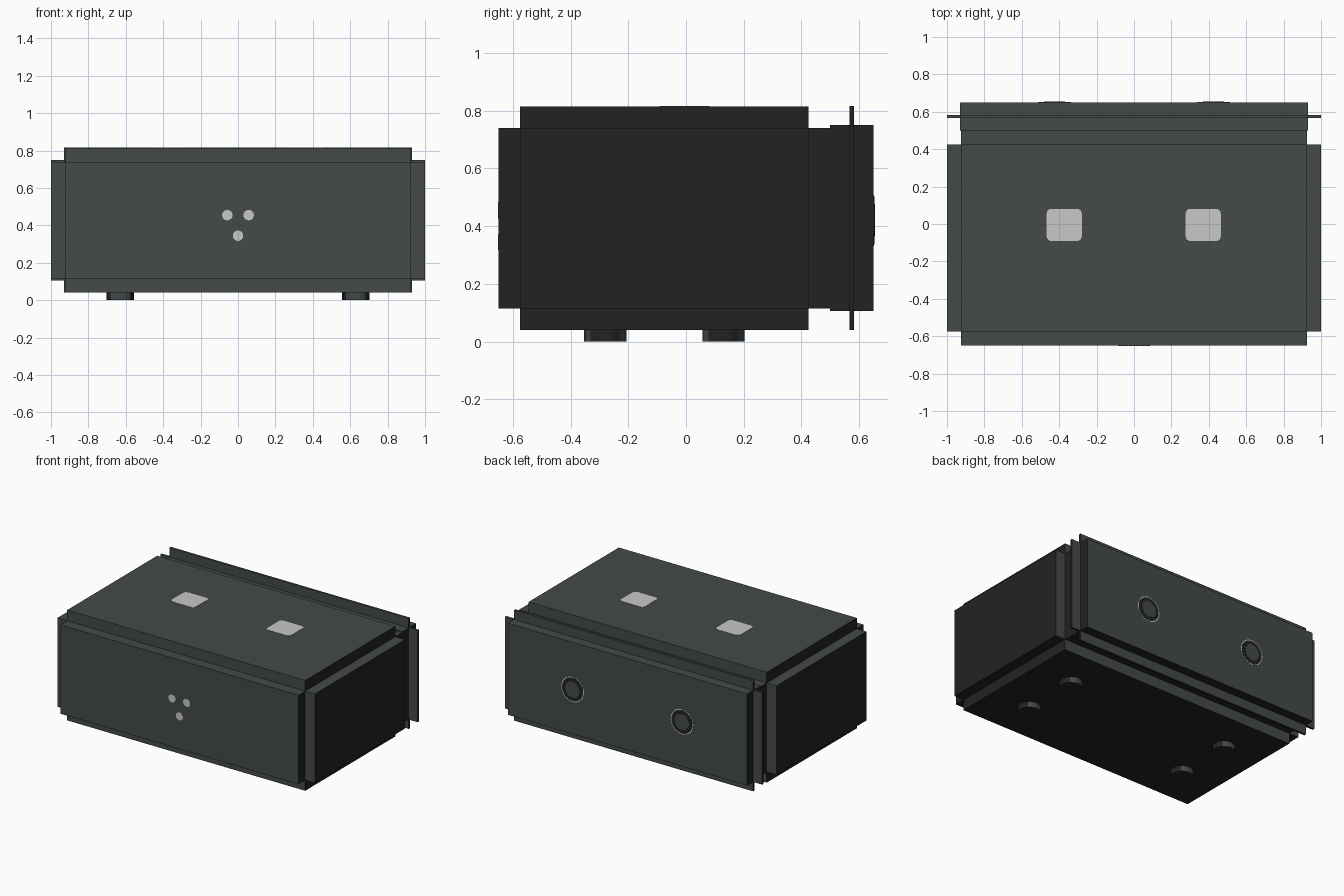
import bpy, bmesh, math
from mathutils import Vector, Matrix

if "Cube" in bpy.data.objects:
    bpy.data.objects.remove(bpy.data.objects["Cube"])


def material(name, rgb):
    m = bpy.data.materials.new(name)
    m.diffuse_color = (*rgb, 1)
    m.use_nodes = True
    m.node_tree.nodes["Principled BSDF"].inputs["Base Color"].default_value = m.diffuse_color
    return m


GREY = material("grey_green_paint", (0.058, 0.068, 0.066))
BLACK = material("black_paint", (0.0165, 0.0165, 0.0165))
WHITE = material("white_print", (0.58, 0.58, 0.58))


def finish(name, bm, mats, by_direction=False):
    """Sides and underside are black, the other directions grey."""
    bm.normal_update()
    if by_direction:
        for f in bm.faces:
            n = f.normal
            f.material_index = int(abs(n.x) > 0.72 or n.z < -0.72)
    me = bpy.data.meshes.new(name)
    bm.to_mesh(me)
    bm.free()
    for m in mats:
        me.materials.append(m)
    ob = bpy.data.objects.new(name, me)
    bpy.context.collection.objects.link(ob)
    return ob


def notched_box(name, lo, hi, out):
    """Core box whose six faces are pushed out, leaving notched edges."""
    lo, hi, out = Vector(lo), Vector(hi), Vector(out)
    bm = bmesh.new()
    bmesh.ops.create_cube(bm, size=1)
    for v in bm.verts:
        v.co = (lo + hi) / 2 + v.co * (hi - lo)
    bm.normal_update()
    faces = bmesh.ops.extrude_discrete_faces(bm, faces=bm.faces[:])["faces"]
    for f in faces:
        f.normal_update()
        push = f.normal * out
        for v in f.verts:
            v.co += push
    return finish(name, bm, [GREY, BLACK], True)


def plate(name, outline, mat, place, thick=0.003):
    """Thin flat plate from a 2D outline, raised along local z."""
    bm = bmesh.new()
    f = bm.faces.new([bm.verts.new((x, y, 0)) for x, y in outline])
    g = bmesh.ops.extrude_face_region(bm, geom=[f])
    for v in g["geom"]:
        if isinstance(v, bmesh.types.BMVert):
            v.co.z += thick
    bmesh.ops.recalc_face_normals(bm, faces=bm.faces[:])
    bm.transform(place)
    return finish(name, bm, [mat])


def circle(r, n=24):
    return [(r * math.cos(2 * math.pi * i / n), r * math.sin(2 * math.pi * i / n)) for i in range(n)]


def rounded_rect(w, h, r, n=4):
    pts = []
    for k, (sx, sy) in enumerate([(1, 1), (-1, 1), (-1, -1), (1, -1)]):
        for i in range(n + 1):
            a = math.pi / 2 * (k + i / n)
            pts.append((sx * (w / 2 - r) + r * math.cos(a), sy * (h / 2 - r) + r * math.sin(a)))
    return pts


# main case and back cover
notched_box("case_body", (-0.925, -0.575, 0.115), (0.925, 0.425, 0.74), (0.075, 0.075, 0.075))
notched_box("back_cover", (-0.93, 0.566, 0.106), (0.93, 0.582, 0.75), (0.07, 0.067, 0.066))

# four round feet
for i, (x, y) in enumerate([(-0.63, -0.28), (0.63, -0.28), (-0.63, 0.13), (0.63, 0.13)]):
    bm = bmesh.new()
    bmesh.ops.create_cone(bm, cap_ends=True, segments=16, radius1=0.073, radius2=0.073,
                          depth=0.04, matrix=Matrix.Translation((x, y, 0.02)))
    finish(f"foot_{i + 1}", bm, [GREY, BLACK], True)

# three pin dots on the front
FRONT = Matrix.Rotation(math.pi / 2, 4, "X")
for i, (x, z) in enumerate([(-0.057, 0.455), (0.057, 0.455), (0, 0.345)]):
    plate(f"pin_dot_{i + 1}", circle(0.028), WHITE, Matrix.Translation((x, -0.649, z)) @ FRONT, 0.002)

# two square switches on the top
for name, x in (("left_switch", -0.373), ("right_switch", 0.37)):
    plate(name, rounded_rect(0.188, 0.172, 0.025), WHITE, Matrix.Translation((x, -0.005, 0.814)))

# two jack sockets on the back: white rim, black ring, grey centre
BACK = Matrix.Rotation(-math.pi / 2, 4, "X")
for side, x in (("left", -0.425), ("right", 0.425)):
    place = Matrix.Translation((x, 0.648, 0.42)) @ BACK
    plate(f"{side}_jack_rim", circle(0.088, 32), WHITE, place, 0.003)
    plate(f"{side}_jack_ring", circle(0.082, 32), BLACK, place, 0.0045)
    plate(f"{side}_jack_centre", circle(0.056, 32), GREY, place, 0.006)
